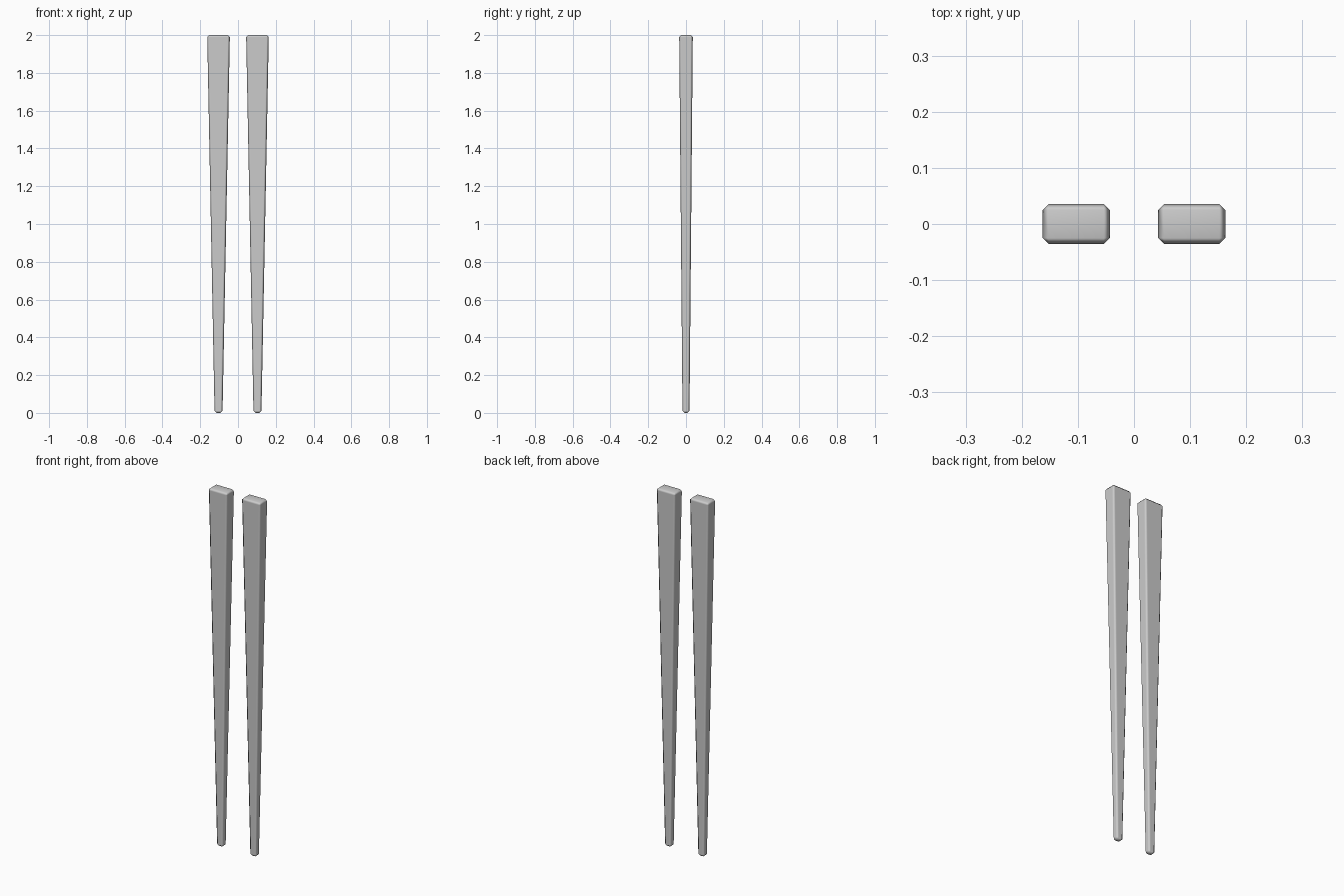
import bpy
import bmesh

if "Cube" in bpy.data.objects:
    bpy.data.objects.remove(bpy.data.objects["Cube"])

# Single pale grey material
GREY = (0.6, 0.6, 0.6, 1)
grey = bpy.data.materials.new("pale_grey")
grey.use_nodes = True
grey.diffuse_color = GREY
grey.node_tree.nodes["Principled BSDF"].inputs["Base Color"].default_value = GREY

LENGTH = 2.0
TOP = (0.06, 0.036)      # half width, half depth
TIP = (0.021, 0.0185)
CHAMFER = 0.011


def tapered_stick(name, x):
    """Box tapering towards its foot, with every edge chamfered."""
    bm = bmesh.new()
    bmesh.ops.create_cube(bm, size=2)
    for v in bm.verts:
        half = TOP if v.co.z > 0 else TIP
        v.co.x *= half[0]
        v.co.y *= half[1]
        v.co.z = LENGTH if v.co.z > 0 else 0
    bmesh.ops.bevel(bm, geom=bm.edges[:], offset=CHAMFER, segments=1,
                    affect='EDGES', profile=0.5)
    mesh = bpy.data.meshes.new(name)
    bm.to_mesh(mesh)
    bm.free()
    mesh.materials.append(grey)
    mesh.shade_smooth()
    obj = bpy.data.objects.new(name, mesh)
    obj.location.x = x
    bpy.context.collection.objects.link(obj)
    # Keep the broad faces flat and blend the chamfers
    normals = obj.modifiers.new("flat_broad_faces", 'WEIGHTED_NORMAL')
    normals.mode = 'FACE_AREA'
    normals.weight = 100


# The pair of sticks
for side, x in (("left", 0.103), ("right", -0.103)):
    tapered_stick(side + "_stick", x)
